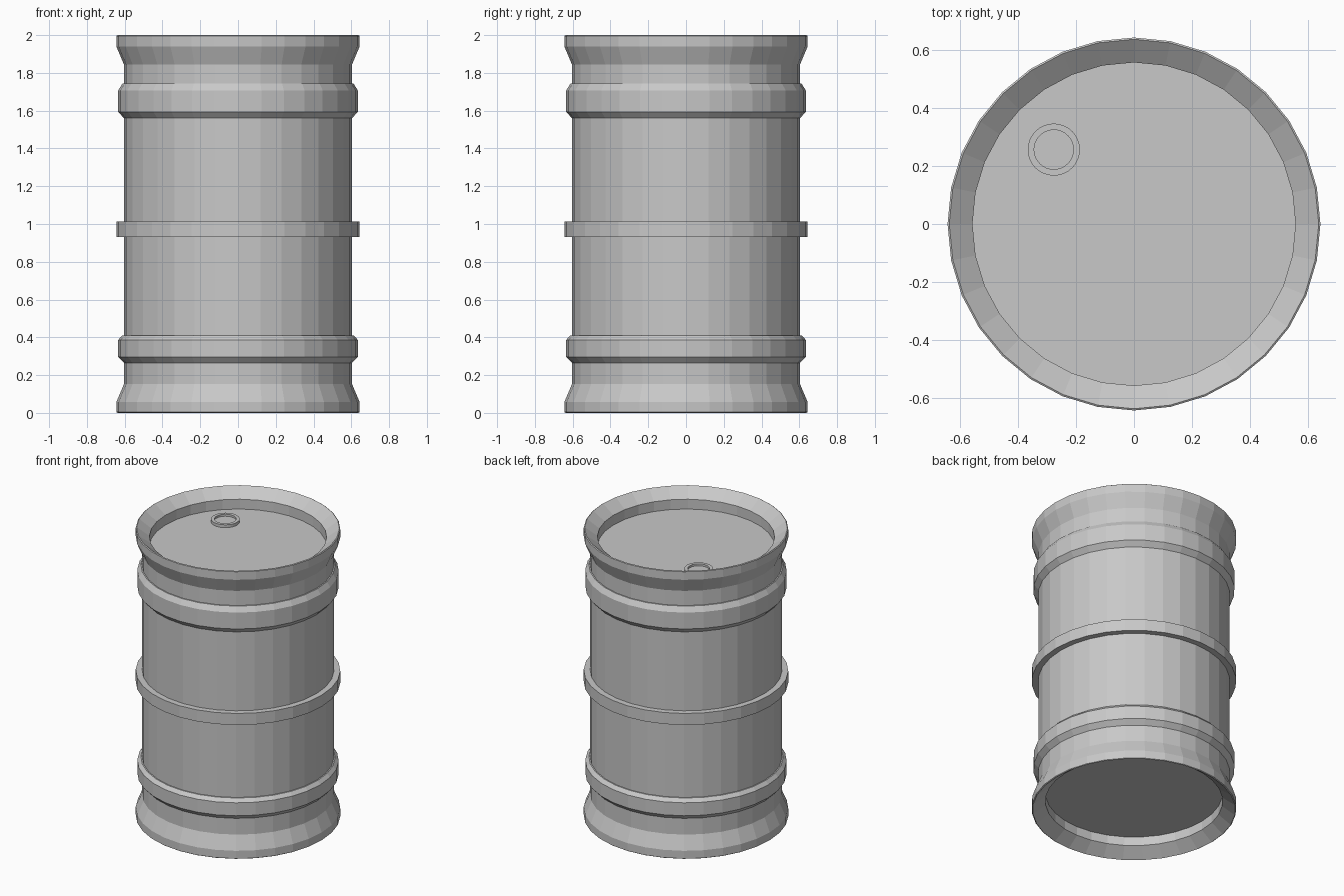
import bpy
import bmesh
import math

SIDES = 32

cube = bpy.data.objects.get("Cube")
if cube:
    bpy.data.objects.remove(cube, do_unlink=True)

# Single painted-metal grey
grey = bpy.data.materials.new("grey_metal")
grey.use_nodes = True
colour = (0.58, 0.58, 0.58, 1.0)
grey.diffuse_color = colour
grey.node_tree.nodes["Principled BSDF"].inputs["Base Color"].default_value = colour


def lathe(name, profile, location=(0, 0, 0)):
    """Revolve (radius, height) points about z; zero radius closes the ends."""
    bm = bmesh.new()
    verts = [bm.verts.new((r, 0, z)) for r, z in profile]
    edges = [bm.edges.new(pair) for pair in zip(verts, verts[1:])]
    bmesh.ops.spin(bm, geom=verts + edges, cent=(0, 0, 0), axis=(0, 0, 1),
                   angle=math.tau, steps=SIDES, use_merge=True)
    bmesh.ops.remove_doubles(bm, verts=bm.verts, dist=0.0001)
    bmesh.ops.recalc_face_normals(bm, faces=bm.faces)
    mesh = bpy.data.meshes.new(name)
    bm.to_mesh(mesh)
    bm.free()
    mesh.materials.append(grey)
    obj = bpy.data.objects.new(name, mesh)
    obj.location = location
    bpy.context.collection.objects.link(obj)
    return obj


BODY, RIM, BAND, INNER = 0.604, 0.644, 0.634, 0.558
LID = 1.872

# Drum shell: recessed base, flared foot, hoops, flared top and recessed lid
foot = [(0, 0.122), (INNER, 0.122), (INNER, 0.06), (0.638, 0), (RIM, 0.004),
        (RIM, 0.058), (BODY, 0.152)]
lower_band = [(BODY, 0.265), (BAND, 0.297), (BAND, 0.387), (0.612, 0.41), (BODY, 0.41)]
middle_hoop = [(BODY, 0.932), (RIM, 0.932), (RIM, 1.012), (BODY, 1.012)]
upper_band = [(BODY, 1.56), (BAND, 1.594), (BAND, 1.708), (0.612, 1.743), (BODY, 1.743)]
top = [(BODY, 1.845), (RIM, 1.94), (RIM, 1.996), (0.638, 2.0), (INNER, 1.94),
       (INNER, LID), (0, LID)]
lathe("drum_shell", foot + lower_band + middle_hoop + upper_band + top)

# Filler cap: raised ring with a shallow recess
lathe("filler_cap", [(0, 0), (0.09, 0), (0.09, 0.02), (0.068, 0.02),
                     (0.068, 0.006), (0, 0.006)], (-0.277, 0.257, LID))
